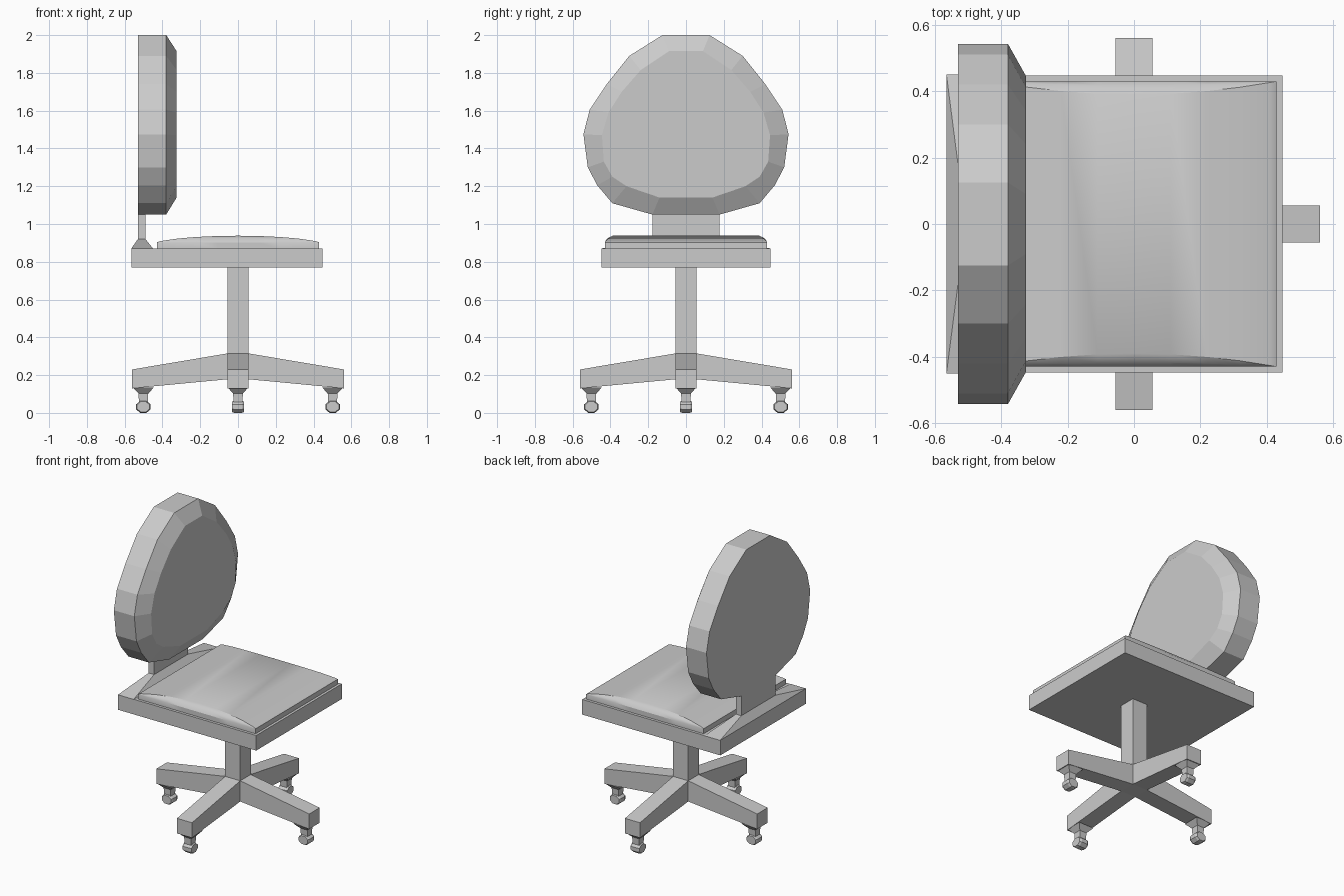
import bpy, bmesh, math
from mathutils import Matrix

if "Cube" in bpy.data.objects:
    bpy.data.objects.remove(bpy.data.objects["Cube"])


def loft(name, rings, turn=0.0):
    """Skin a list of equal-length closed rings, cap both ends, rotate about z."""
    bm = bmesh.new()
    loops = [[bm.verts.new(p) for p in ring] for ring in rings]
    n = len(rings[0])
    for a, b in zip(loops, loops[1:]):
        for i in range(n):
            j = (i + 1) % n
            bm.faces.new((a[i], a[j], b[j], b[i]))
    bm.faces.new(loops[0])
    bm.faces.new(loops[-1])
    bmesh.ops.recalc_face_normals(bm, faces=bm.faces)
    bm.transform(Matrix.Rotation(turn, 4, 'Z'))
    mesh = bpy.data.meshes.new(name)
    bm.to_mesh(mesh)
    bm.free()
    obj = bpy.data.objects.new(name, mesh)
    bpy.context.collection.objects.link(obj)
    return obj


def rect(x0, x1, hy, z):
    return [(x0, -hy, z), (x1, -hy, z), (x1, hy, z), (x0, hy, z)]


def outline(half, x):
    """Mirror a half profile of (y, z) into a ring at the given x."""
    return [(x, y, z) for y, z in half] + [(x, -y, z) for y, z in reversed(half)]


# Backrest: faceted round pad with a chamfered front
outer = [(.125, 2), (.30, 1.89), (.42, 1.74), (.51, 1.605), (.543, 1.475),
         (.52, 1.30), (.47, 1.205), (.39, 1.11), (.178, 1.05)]
inner = [(.09, 1.915), (.24, 1.815), (.34, 1.70), (.41, 1.59), (.445, 1.47),
         (.435, 1.33), (.39, 1.25), (.315, 1.20), (.14, 1.14)]
loft("backrest", [outline(outer, -.53), outline(outer, -.38), outline(inner, -.325)])

# Backrest bracket: flared foot running into an upright plate
loft("backrest_bracket", [rect(-.565, -.45, .45, .87), rect(-.53, -.49, .178, .92),
                          rect(-.53, -.49, .178, 1.05)])

# Seat board
loft("seat_board", [rect(-.565, .447, .448, .77), rect(-.565, .447, .448, .87)])

# Seat cushion: domed along x, sides drawn in toward the middle
rings = []
for x in (-.43, -.429, -.41, -.32, -.22, -.11, 0, .11, .22, .32, .41, .429, .43):
    t = max(0.0, 1 - (x / .43) ** 2)
    rise = .035 * t ** .7
    half = [(.43, .87), (.43, .902), (.43 - .013 * t, .902 + rise * .6),
            (.43 - .04 * t, .903 + rise)]
    rings.append(outline(half, x))
cushion = loft("seat_cushion", rings)
bpy.context.view_layer.objects.active = cushion
cushion.select_set(True)
bpy.ops.object.shade_smooth_by_angle(angle=math.radians(30))

# Column
loft("column", [rect(-.055, .055, .055, .178), rect(-.055, .055, .055, .77)])

# Four legs, each with a caster
w = .055
for k in range(4):
    a = k * math.pi / 2
    loft(f"leg_{k + 1}", [[(x, -w, lo), (x, w, lo), (x, w, hi), (x, -w, hi)]
                          for x, lo, hi in ((.055, .178, .315), (.56, .13, .23))], a)
    loft(f"caster_stem_{k + 1}", [rect(.445, .558, w, .135), rect(.475, .527, .026, .103),
                                  rect(.478, .524, .023, .05)], a)
    wheel = []
    for y, s in ((-.033, .85), (-.02, 1), (.02, 1), (.033, .85)):
        wheel.append([(.501 + .042 * s * math.cos(t), y, .032 + .0346 * s * math.sin(t))
                      for t in [(i + .5) * math.pi / 4 for i in range(8)]])
    loft(f"caster_wheel_{k + 1}", wheel, a)
